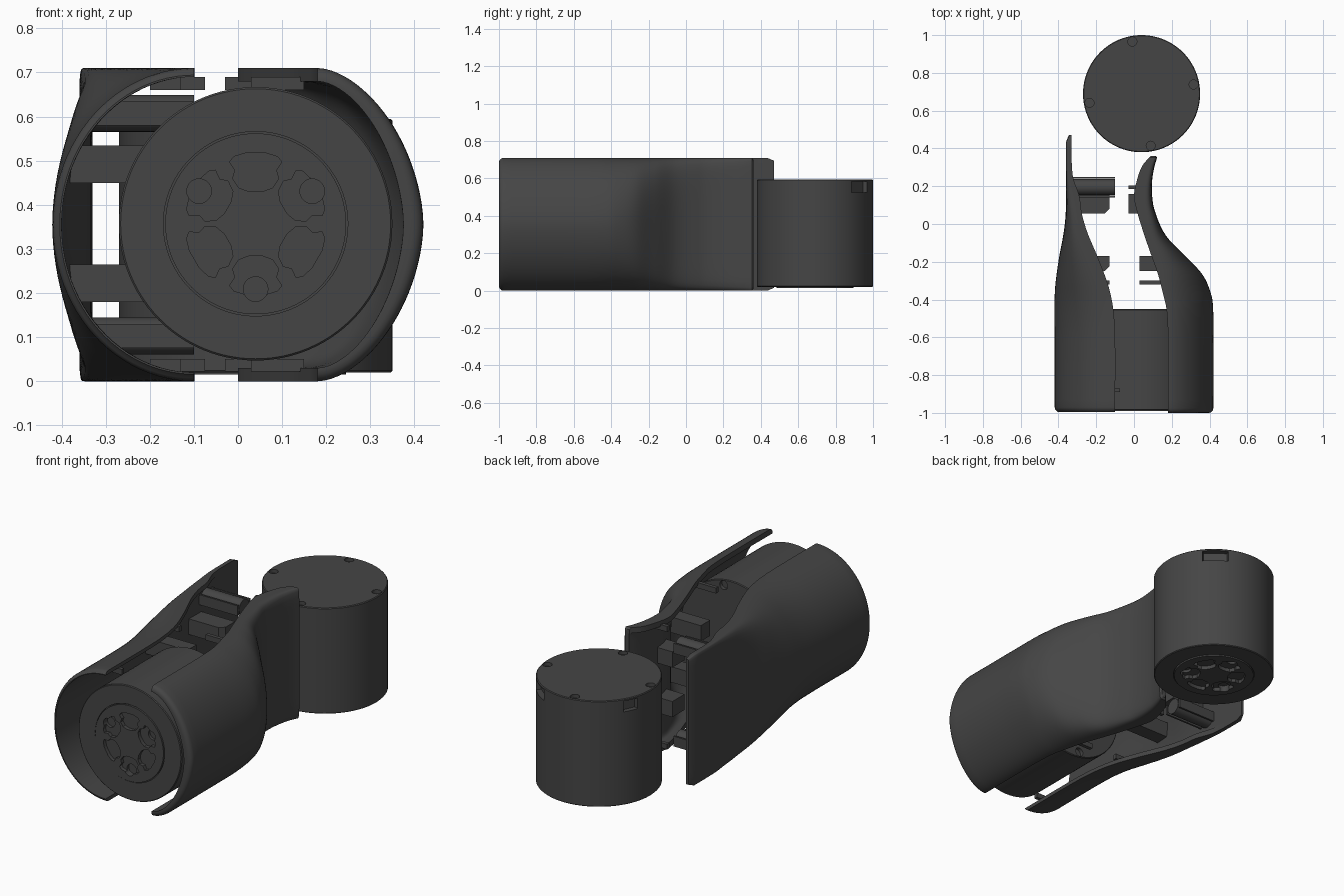
import bpy, bmesh
from math import sin, cos, pi, radians
from mathutils import Matrix, Vector

if "Cube" in bpy.data.objects:
    bpy.data.objects.remove(bpy.data.objects["Cube"])

dark = bpy.data.materials.new("dark_grey")
dark.diffuse_color = (0.06, 0.06, 0.06, 1)
dark.use_nodes = True
dark.node_tree.nodes["Principled BSDF"].inputs["Base Color"].default_value = dark.diffuse_color


def finish(name, bm, matrix=Matrix()):
    bmesh.ops.recalc_face_normals(bm, faces=bm.faces)
    me = bpy.data.meshes.new(name)
    bm.to_mesh(me)
    bm.free()
    ob = bpy.data.objects.new(name, me)
    bpy.context.collection.objects.link(ob)
    me.materials.append(dark)
    ob.matrix_world = matrix
    return ob


def smooth(ob, angle=30):
    bpy.ops.object.select_all(action='DESELECT')
    bpy.context.view_layer.objects.active = ob
    ob.select_set(True)
    bpy.ops.object.shade_smooth_by_angle(angle=radians(angle))


def cut(ob, cutter):
    mod = ob.modifiers.new("cut", 'BOOLEAN')
    mod.operation, mod.solver, mod.object = 'DIFFERENCE', 'EXACT', cutter
    bpy.context.view_layer.objects.active = ob
    bpy.ops.object.modifier_apply(modifier=mod.name)
    bpy.data.objects.remove(cutter)


def prism(bm, pts, z0, z1):
    lo = [bm.verts.new((x, y, z0)) for x, y in pts]
    hi = [bm.verts.new((x, y, z1)) for x, y in pts]
    bm.faces.new(lo)
    bm.faces.new(hi)
    for i in range(len(pts)):
        j = (i + 1) % len(pts)
        bm.faces.new((lo[i], lo[j], hi[j], hi[i]))


def polar(r, a):
    return r * cos(radians(a)), r * sin(radians(a))


def disc(c, r, n=20):
    return [(c[0] + r * cos(2 * pi * i / n), c[1] + r * sin(2 * pi * i / n)) for i in range(n)]


# Motor: lathed drum, hub face at local z = 0 pointing down
def motor(name, length, matrix, slots=False):
    prof = [(0, 0), (.205, 0), (.205, .012), (.209, .012), (.209, .005), (.306, .005),
            (.31, .009), (.31, length - .004), (.306, length), (0, length)]
    bm = bmesh.new()
    vs = [bm.verts.new((r, 0, z)) for r, z in prof]
    es = [bm.edges.new(p) for p in zip(vs, vs[1:])]
    bmesh.ops.spin(bm, geom=vs + es, cent=(0, 0, 0), axis=(0, 0, 1), angle=2 * pi, steps=96)
    bmesh.ops.remove_doubles(bm, verts=bm.verts, dist=1e-5)
    ob = finish(name, bm, matrix)
    # six hub pockets
    bm = bmesh.new()
    shape = [(.075, -12), (.09, -25), (.115, -27), (.13, -21), (.152, -23), (.16, -18), (.162, -8)]
    shape += [(r, -a) for r, a in reversed(shape)]
    for k in range(6):
        prism(bm, [polar(r, a + 30 + 60 * k) for r, a in shape], -.02, .02)
    cut(ob, finish("pocket_cutter", bm, matrix))
    # three deeper bolt holes
    bm = bmesh.new()
    for k in range(3):
        prism(bm, disc(polar(.148, 90 + 120 * k), .028), -.02, .035)
    # four screw recesses on the plain end
    for k in range(4):
        prism(bm, disc(polar(.28, 10 + 90 * k), .024), length - .02, length + .02)
    cut(ob, finish("hole_cutter", bm, matrix))
    # connector windows in the wall
    if slots:
        bm = bmesh.new()
        for a0, a1 in ((39, 64), (148, 163)):
            arc = [polar(.285, a0), polar(.285, a1), polar(.34, a1), polar(.34, a0)]
            prism(bm, arc, length - .07, length - .012)
        cut(ob, finish("slot_cutter", bm, matrix))
    smooth(ob)
    return ob


motor("upright_motor", .58, Matrix.Translation((.04, .69, .015)), True)
motor("front_motor", .54, Matrix.Translation((.04, -.99, .357)) @ Matrix.Rotation(-pi / 2, 4, 'X'))


# Shell: closed C-section lofted along y; rows = (y, edge x, outer x, squareness, thickness)
def shell(name, rows, round_end):
    rows = [Vector(r) for r in rows]
    path = []
    for i in range(len(rows) - 1):
        a, b = rows[i], rows[i + 1]
        pa, nb = rows[max(i - 1, 0)], rows[min(i + 2, len(rows) - 1)]
        ma = (b - pa) / max(b[0] - pa[0], 1e-6) * (b[0] - a[0])
        mb = (nb - a) / max(nb[0] - a[0], 1e-6) * (b[0] - a[0])
        for k in range(6):
            t = k / 6
            path.append(a * (2*t**3 - 3*t**2 + 1) + ma * (t**3 - 2*t**2 + t)
                        + b * (3*t**2 - 2*t**3) + mb * (t**3 - t**2))
    path.append(rows[-1])
    y0, y1 = rows[0][0], rows[-1][0]
    # extra stations so both ends get a rounded rim
    extra = []
    for r, row in ((.025, rows[0]), (round_end, rows[-1])):
        for k in (.08, .3, .6, 1):
            v = row.copy()
            v[0] = y0 + r * k if row is rows[0] else y1 - r * k
            if row is rows[0] or round_end < .01:
                extra.append(v)
    path = sorted(path + extra, key=lambda v: v[0])

    def rim(y):
        d = 0
        for dist, r in ((y - y0, .025), (y1 - y, round_end)):
            if dist < r:
                d = max(d, r - (r * r - (r - dist) ** 2) ** .5)
        return d

    bm = bmesh.new()
    seg, h, rings = 48, .355, []
    for y, xe, xo, n, t in path:
        s = 1 if xo > xe else -1
        d = min(rim(y), .8 * t)
        ring = []
        for inner in (0, 1):
            w = max(abs(xo - xe) - (t if inner else d), 0 if inner else .004)
            hh = h - (min(t, .03) if inner else d)
            line = []
            for i in range(seg + 1):
                a = -pi / 2 + pi * i / seg
                c, q = max(cos(a), 0), sin(a)
                r = (c ** n + abs(q) ** n) ** (-1 / n)
                line.append(bm.verts.new((xe + s * w * c * r, y, h + hh * q * r)))
            ring.append(line)
        rings.append(ring)
    for A, B in zip(rings, rings[1:]):
        for k in (0, 1):
            for i in range(seg):
                bm.faces.new((A[k][i], A[k][i + 1], B[k][i + 1], B[k][i]))
        for i in (0, seg):
            bm.faces.new((A[0][i], A[1][i], B[1][i], B[0][i]))
    for o, n in (rings[0], rings[-1]):
        for i in range(seg):
            bm.faces.new((o[i], o[i + 1], n[i + 1], n[i]))
    smooth(finish(name, bm), 40)


shell("left_shell", [
    (-.995, -.1, -.42, 2.0, .02), (-.6, -.1, -.42, 2.0, .02), (-.45, -.11, -.421, 2.1, .02),
    (-.33, -.135, -.417, 2.4, .022), (-.18, -.19, -.397, 3.2, .025), (-.05, -.245, -.373, 4.5, .026),
    (.05, -.275, -.362, 6, .027), (.15, -.29, -.36, 9, .028), (.26, -.325, -.36, 12, .03),
    (.47, -.33, -.36, 14, .03)], .015)
shell("right_shell", [
    (-1, .18, .42, 1.75, .045), (-.6, .18, .42, 1.75, .045), (-.45, .172, .419, 1.8, .04),
    (-.375, .155, .409, 1.9, .04), (-.27, .128, .364, 2.2, .038), (-.17, .093, .272, 2.8, .036),
    (-.06, .055, .168, 4, .035), (.07, .015, .11, 7, .035), (.15, .0, .096, 9, .035),
    (.24, .018, .097, 11, .035), (.31, .045, .11, 13, .035), (.36, .088, .125, 14, .035)], .01)


# Inner ribs and lugs (x0, x1, y0, y1, z0, z1)
def box(name, x0, x1, y0, y1, z0, z1, bevel=0):
    bm = bmesh.new()
    prism(bm, [(x0, y0), (x1 - bevel, y0), (x1, y0 + bevel), (x1, y1), (x0, y1)]
          if bevel else [(x0, y0), (x1, y0), (x1, y1), (x0, y1)], z0, z1)
    finish(name, bm)


for lo, hi, tag in ((.18, .265, "lower"), (.45, .535, "upper")):
    box(tag + "_left_rear_lug", -.345, -.13, .055, .16, lo, hi, .025)
    box(tag + "_left_front_lug", -.385, -.13, -.25, -.17, lo, hi, .025)
    box(tag + "_right_front_lug", .03, .25, -.25, -.17, lo, hi)
    box(tag + "_right_rear_lug", -.03, .08, .055, .16, lo, hi)
for lo, hi, tag in ((.075, .13, "lower"), (.58, .635, "upper")):
    box(tag + "_left_bracket", -.345, -.1, .14, .15, lo, hi)
    box(tag + "_left_bracket_back", -.345, -.1, .24, .25, lo, hi)
    bm = bmesh.new()
    prism(bm, disc((0, 0), .042, 32), 0, .25)
    smooth(finish(tag + "_spacer_tube", bm, Matrix.Translation((-.35, .195, (lo + hi) / 2))
                  @ Matrix.Rotation(pi / 2, 4, 'Y')))
for lo, hi, tag in ((.022, .05, "lower"), (.66, .69, "upper")):
    box(tag + "_right_clip", -.03, .05, .185, .205, lo, hi)
    box(tag + "_left_front_clip", -.2, -.13, -.32, -.3, lo, hi)
    box(tag + "_right_front_clip", .03, .15, -.32, -.3, lo, hi)
    box(tag + "_left_rim_clip", -.13, -.075, -.89, -.87, lo, hi)
